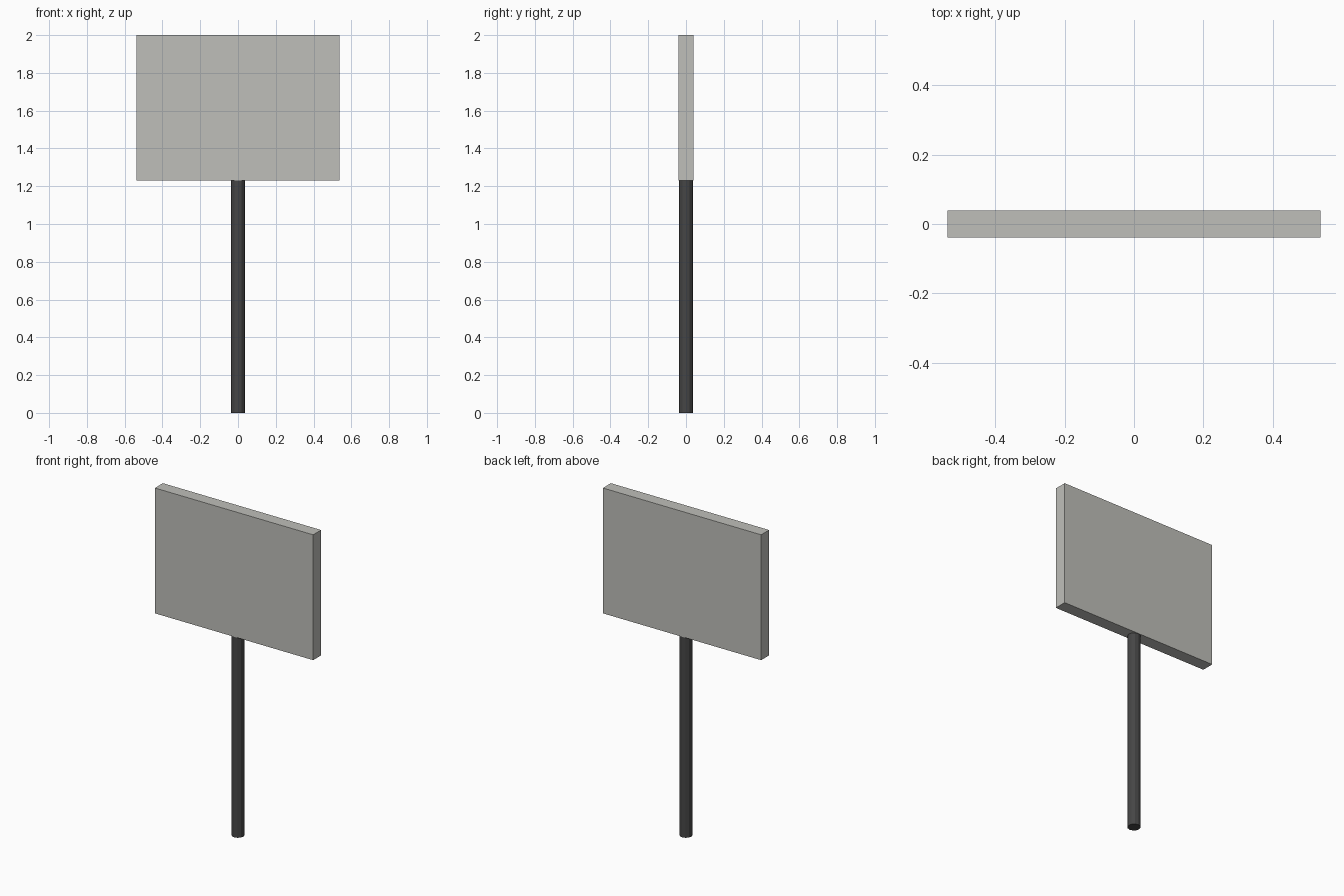
import bpy

if "Cube" in bpy.data.objects:
    bpy.data.objects.remove(bpy.data.objects["Cube"])


def flat_material(name, rgb):
    mat = bpy.data.materials.new(name)
    mat.diffuse_color = (*rgb, 1.0)
    mat.use_nodes = True
    mat.node_tree.nodes["Principled BSDF"].inputs["Base Color"].default_value = mat.diffuse_color
    return mat


light_grey = flat_material("light grey", (0.52, 0.52, 0.49))
charcoal = flat_material("charcoal", (0.06, 0.06, 0.06))

BOARD_BOTTOM, TOP = 1.231, 2.0

# Sign board
bpy.ops.mesh.primitive_cube_add(size=1, location=(0, 0, (BOARD_BOTTOM + TOP) / 2))
board = bpy.context.object
board.name = "sign_board"
board.scale = (1.074, 0.077, TOP - BOARD_BOTTOM)
board.data.materials.append(light_grey)

# Round post, flat-sided
bpy.ops.mesh.primitive_cylinder_add(vertices=12, radius=0.037, depth=BOARD_BOTTOM,
                                    location=(0, 0, BOARD_BOTTOM / 2))
post = bpy.context.object
post.name = "post"
post.data.materials.append(charcoal)
